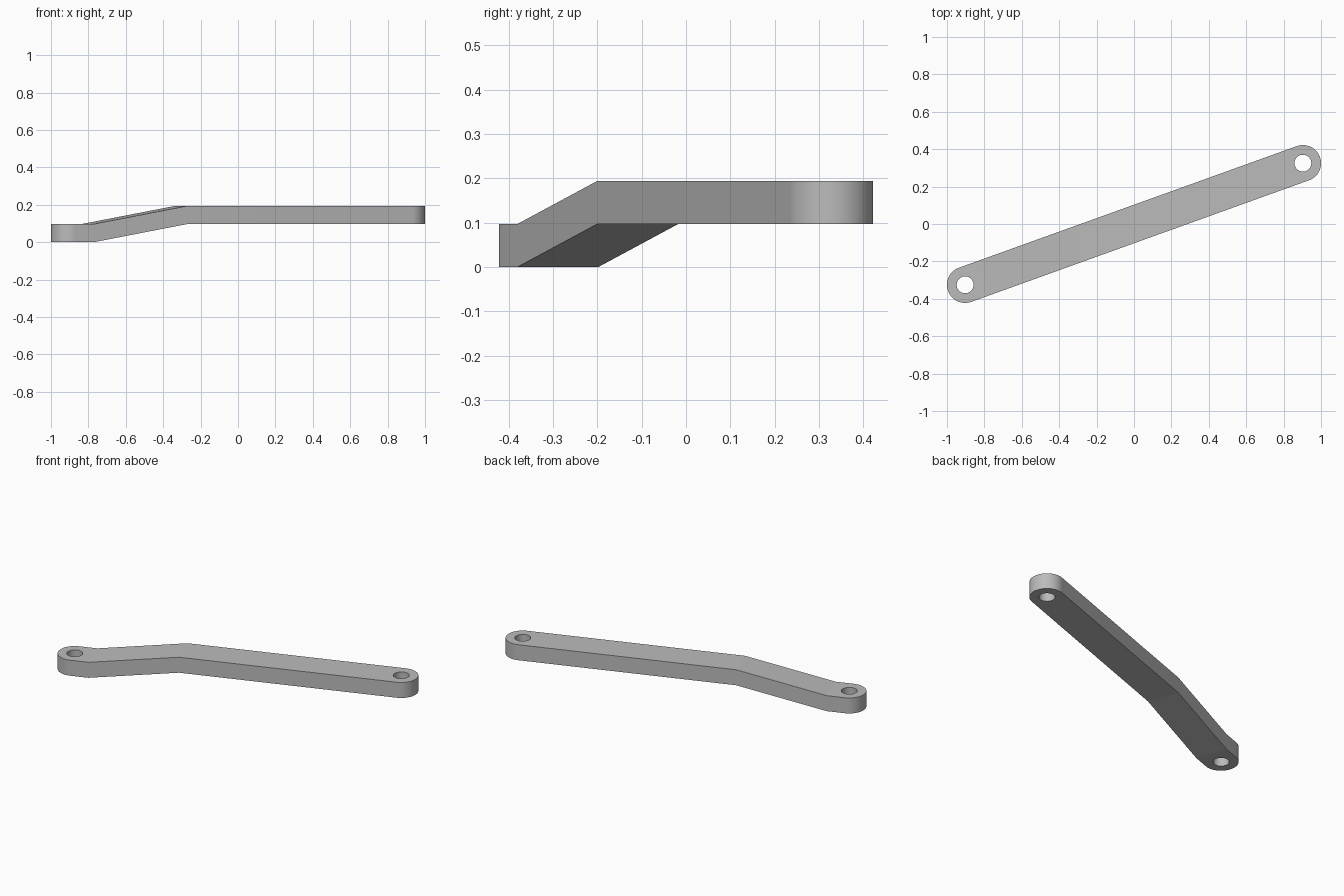
import bpy, bmesh, math
from mathutils import Matrix, Vector

if "Cube" in bpy.data.objects:
    bpy.data.objects.remove(bpy.data.objects["Cube"])

END = Vector((0.903, 0.325))          # pin centre at the raised end
HALF = END.length
ANGLE = math.atan2(END.y, END.x)
RADIUS, HOLE, THICK = 0.097, 0.045, 0.097
BEND_LOW, BEND_HIGH = -0.853, -0.321  # where the offset ramp starts and stops
SEGS = 64


def arc(cx, r, start, sweep, steps):
    return [(cx + r * math.cos(start + sweep * i / steps),
             r * math.sin(start + sweep * i / steps), 0) for i in range(steps + 1)]


def add_loop(bm, points):
    verts = [bm.verts.new(p) for p in points]
    return [bm.edges.new((v, verts[i - 1])) for i, v in enumerate(verts)]


bm = bmesh.new()

# Flat outline with rounded ends and a pin hole at each end
half_pi = math.pi / 2
edges = add_loop(bm, arc(HALF, RADIUS, -half_pi, math.pi, SEGS // 2)
                 + arc(-HALF, RADIUS, half_pi, math.pi, SEGS // 2))
for cx in (-HALF, HALF):
    edges += add_loop(bm, arc(cx, HOLE, 0, 2 * math.pi, SEGS)[:-1])
bmesh.ops.triangle_fill(bm, edges=edges, use_beauty=True, normal=(0, 0, 1))

# Fold lines across the bar, then thickness
for t in (BEND_LOW, BEND_HIGH):
    bmesh.ops.bisect_plane(bm, geom=bm.verts[:] + bm.edges[:] + bm.faces[:],
                           plane_co=(t, 0, 0), plane_no=(1, 0, 0))
bmesh.ops.dissolve_limit(bm, angle_limit=0.001, verts=[], edges=[
    e for e in bm.edges if len(e.link_faces) == 2
    and all(abs(v.co.x) < HALF - RADIUS for v in e.verts)
    and abs(e.verts[0].co.x - e.verts[1].co.x) > 0.001])
result = bmesh.ops.extrude_face_region(bm, geom=bm.faces[:])
for item in result["geom"]:
    if isinstance(item, bmesh.types.BMVert):
        item.co.z += THICK

# Raise everything past the ramp by one thickness
for v in bm.verts:
    ramp = (v.co.x - BEND_LOW) / (BEND_HIGH - BEND_LOW)
    v.co.z += THICK * min(1, max(0, ramp))
bmesh.ops.recalc_face_normals(bm, faces=bm.faces[:])
bm.transform(Matrix.Rotation(ANGLE, 4, 'Z'))

mesh = bpy.data.meshes.new("offset_link_bar")
bm.to_mesh(mesh)
bm.free()
bar = bpy.data.objects.new("offset_link_bar", mesh)
bpy.context.collection.objects.link(bar)

# Plain grey metal
grey = bpy.data.materials.new("light_grey")
grey.use_nodes = True
colour = (0.5, 0.5, 0.5, 1)
grey.diffuse_color = colour
grey.node_tree.nodes["Principled BSDF"].inputs["Base Color"].default_value = colour
mesh.materials.append(grey)

# Round ends and holes smooth, folds crisp
bpy.context.view_layer.objects.active = bar
bar.select_set(True)
bpy.ops.object.shade_smooth_by_angle(angle=math.radians(8))
